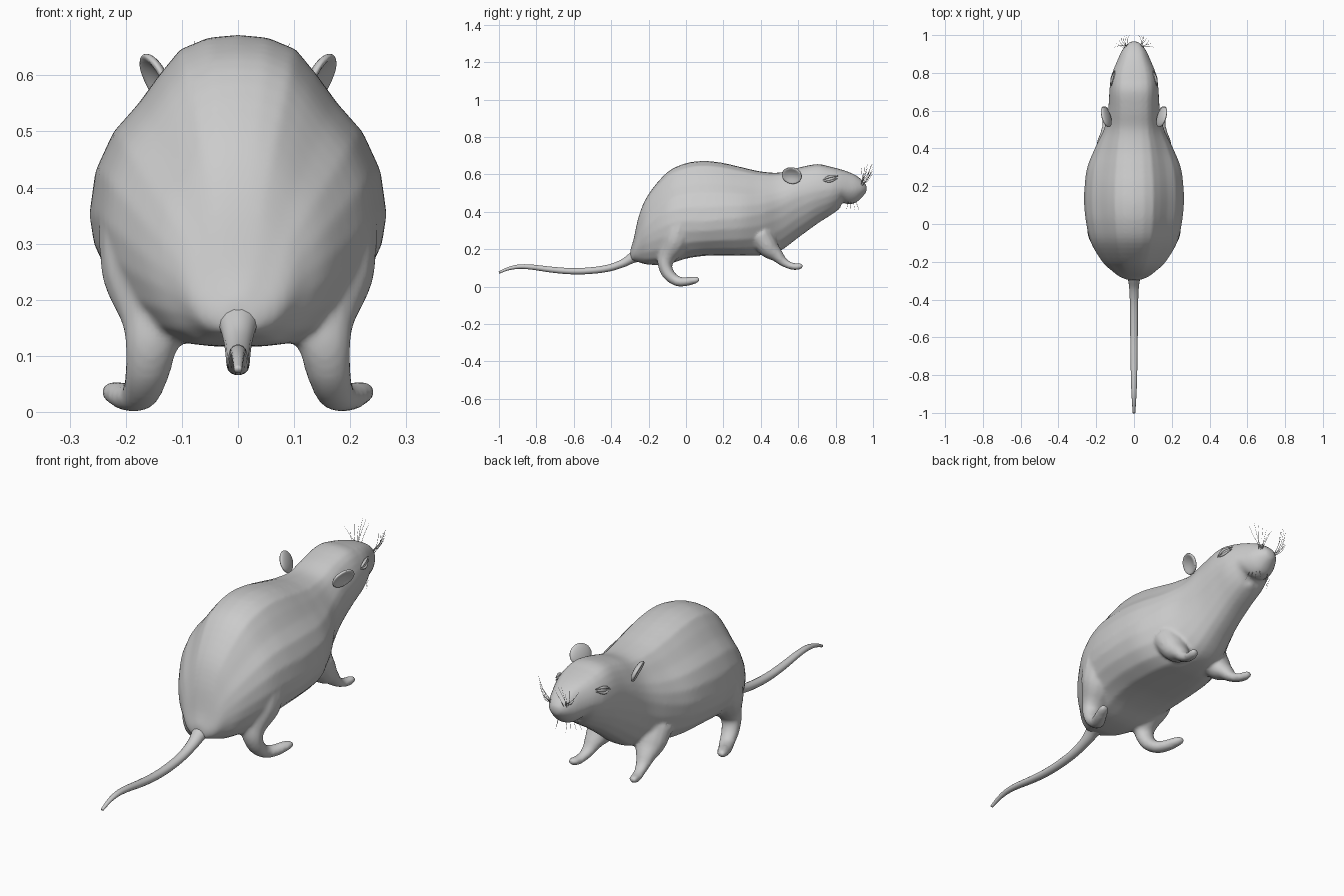
import bpy, math, random
from mathutils import Vector

if "Cube" in bpy.data.objects:
    bpy.data.objects.remove(bpy.data.objects["Cube"])

random.seed(3)


def loft(name, rings):
    """Closed skin through equally sized rings, capped by fans."""
    n = len(rings[0])
    verts = [tuple(p) for r in rings for p in r]
    faces = []
    for i in range(len(rings) - 1):
        for j in range(n):
            k = (j + 1) % n
            faces.append((i * n + j, i * n + k, (i + 1) * n + k, (i + 1) * n + j))
    for i, flip in ((0, True), (len(rings) - 1, False)):
        c = len(verts)
        verts.append(tuple(sum((Vector(p) for p in rings[i]), Vector()) / n))
        for j in range(n):
            f = (i * n + j, i * n + (j + 1) % n, c)
            faces.append(f[::-1] if flip else f)
    return add_mesh(name, verts, faces)


def add_mesh(name, verts, faces):
    me = bpy.data.meshes.new(name)
    me.from_pydata(verts, [], faces)
    ob = bpy.data.objects.new(name, me)
    bpy.context.collection.objects.link(ob)
    bpy.ops.object.select_all(action='DESELECT')
    ob.select_set(True)
    bpy.context.view_layer.objects.active = ob
    bpy.ops.object.mode_set(mode='EDIT')
    bpy.ops.mesh.select_all(action='SELECT')
    bpy.ops.mesh.normals_make_consistent(inside=False)
    bpy.ops.object.mode_set(mode='OBJECT')
    bpy.ops.object.shade_smooth()
    return ob


def spline(rows, steps):
    """Catmull-Rom through rows of numbers."""
    out = []
    last = len(rows) - 1
    for i in range(last):
        a, b, c, d = (rows[max(0, min(last, i + o))] for o in (-1, 0, 1, 2))
        for s in range(steps):
            t = s / steps
            out.append([0.5 * (2 * q + (r - p) * t + (2 * p - 5 * q + 4 * r - e) * t * t
                               + (3 * q - p - 3 * r + e) * t ** 3)
                        for p, q, r, e in zip(a, b, c, d)])
    return out + [list(rows[-1])]


def tube(name, rows, side=1, steps=5, n=14, wide=1.0):
    """Round tapered limb along rows of (x, y, z, radius)."""
    rows = spline(rows, steps)
    rings = []
    for i, (x, y, z, r) in enumerate(rows):
        p, q = rows[max(0, i - 1)], rows[min(len(rows) - 1, i + 1)]
        t = (Vector(q[:3]) - Vector(p[:3])).normalized()
        u = Vector((1, 0, 0))
        u = (u - t * u.dot(t)).normalized()
        v = t.cross(u)
        r = max(r, 0.0005)
        ring = [Vector((x, y, z)) + u * (r * wide * math.cos(a)) + v * (r * math.sin(a))
                for a in (2 * math.pi * k / n for k in range(n))]
        rings.append([(side * w.x, w.y, w.z) for w in ring])
    return loft(name, rings)


def ball(name, loc, scale, rot=(0, 0, 0)):
    bpy.ops.mesh.primitive_uv_sphere_add(segments=28, ring_count=16, radius=1, location=loc, rotation=rot)
    ob = bpy.context.object
    ob.name = name
    ob.scale = scale
    bpy.ops.object.shade_smooth()
    return ob


# Half cross-sections from spine to belly: trunk and head
TRUNK = [(0, 1), (.2, .985), (.39, .92), (.53, .78), (.67, .62), (.84, .46), (.96, .24), (1, 0),
         (.97, -.28), (.87, -.58), (.70, -.82), (.46, -.97), (.2, -1), (0, -1)]
HEAD = [(0, 1), (.3, .985), (.55, .92), (.72, .78), (.84, .6), (.93, .4), (.98, .2), (1, 0),
        (.95, -.25), (.83, -.5), (.65, -.73), (.43, -.91), (.2, -.99), (0, -1)]

# Stations: y, top, bottom, half width, height of widest point, head blend
STATIONS = [
    (-.297, .20, .145, .030, .17, 0), (-.28, .255, .138, .075, .19, 0),
    (-.25, .385, .130, .115, .24, 0), (-.20, .495, .118, .168, .28, 0),
    (-.10, .612, .120, .228, .33, 0), (0, .660, .150, .253, .35, 0),
    (.10, .672, .165, .264, .35, 0), (.20, .661, .167, .262, .36, 0),
    (.30, .638, .167, .248, .37, 0), (.40, .616, .168, .208, .39, .2),
    (.50, .610, .190, .160, .43, .5), (.60, .636, .262, .138, .48, .8),
    (.70, .655, .335, .131, .51, 1), (.77, .642, .380, .124, .52, 1),
    (.81, .632, .410, .112, .525, 1), (.835, .625, .448, .102, .525, 1),
    (.87, .613, .440, .087, .52, 1), (.91, .594, .450, .069, .52, 1),
    (.945, .566, .482, .046, .525, 1), (.966, .540, .508, .020, .524, 1)]
rings = []
for y, top, bot, w, mid, k in spline(STATIONS, 4):
    half = []
    for a, b in zip(TRUNK, HEAD):
        px, pz = a[0] + (b[0] - a[0]) * k, a[1] + (b[1] - a[1]) * k
        half.append((w * px, y, mid + pz * ((top - mid) if pz > 0 else (mid - bot))))
    rings.append(half + [(-x, yy, z) for x, yy, z in half[-2:0:-1]])
parts = [loft("body", rings)]

# Lower jaw, legs and feet, fused into the body skin
parts.append(ball("jaw", (0, .765, .413), (.055, .066, .024), (.3, 0, 0)))
for s in (1, -1):
    parts.append(tube("hind_leg", [
        (.140, -.03, .33, .09), (.145, -.06, .24, .082), (.148, -.100, .165, .053),
        (.155, -.112, .115, .039), (.163, -.092, .065, .033), (.175, -.05, .031, .028),
        (.195, -.01, .026, .025), (.213, .03, .032, .022), (.227, .06, .037, .016),
        (.231, .072, .038, .006)], s, wide=1.2))
    parts.append(tube("front_leg", [
        (.115, .40, .27, .07), (.125, .445, .205, .056), (.133, .485, .168, .037),
        (.138, .515, .137, .026), (.144, .55, .115, .020), (.151, .585, .107, .019),
        (.158, .612, .110, .016), (.161, .627, .112, .006)], s, wide=1.25))
bpy.ops.object.select_all(action='DESELECT')
for p in parts:
    p.select_set(True)
bpy.context.view_layer.objects.active = parts[0]
bpy.ops.object.join()
body = bpy.context.object
body.name = "body"
rm = body.modifiers.new("fuse", 'REMESH')
rm.mode = 'VOXEL'
rm.voxel_size = .0085
rm.use_smooth_shade = True
sm = body.modifiers.new("soften", 'SMOOTH')
sm.factor = .5
sm.iterations = 6

# Tail
tube("tail", [(0, -.24, .175, .045), (0, -.285, .155, .030), (0, -.34, .124, .022), (0, -.42, .098, .019),
              (0, -.52, .085, .018), (0, -.62, .083, .017), (0, -.72, .091, .016),
              (0, -.82, .104, .014), (0, -.89, .107, .012), (0, -.95, .096, .009),
              (0, -1.0, .075, .006)], wide=1.15)

for s in (1, -1):
    # Cupped ear
    ear = ball("ear", (s * .147, .566, .594), (.017, .056, .048), (0, s * .42, -s * .3))
    for v in ear.data.vertices:
        d = math.hypot(v.co.y, v.co.z)
        if v.co.x * s > 0 and d < .92:
            v.co.x -= s * 1.25 * (1 - (d / .92) ** 2)
    # Eye with upper and lower lids
    ball("eye", (s * .104, .772, .575), (.016, .030, .012), (.3, 0, s * .2))
    tube("upper_eyelid", [(.118, .732, .570, .002), (.117, .765, .587, .007),
                          (.102, .812, .591, .002)], s, n=8)
    tube("lower_eyelid", [(.120, .732, .567, .002), (.119, .770, .563, .006),
                          (.104, .810, .580, .002)], s, n=8)
    # Whiskers: upper and lower fans
    for i in range(7):
        t = i / 6
        a = Vector((.030 + .02 * random.random(), .925 + .02 * random.random(), .535 + .015 * t))
        b = Vector((.025 + .08 * t, 1.0 - .065 * t * t, .60 + .065 * random.random()))
        m = (a + b) / 2 + Vector((.008, .004, -.004))
        tube("whisker", [(*a, .0012), (*m, .0009), (*b, .0005)], s, steps=3, n=4)
    for i in range(4):
        a = Vector((.045 - .008 * i, .87 + .012 * i, .462))
        b = a + Vector((.018 - .004 * i, -.012 + .01 * i, -.05))
        tube("chin_whisker", [(*a, .0011), (*((a + b) / 2), .0009), (*b, .0005)], s, steps=2, n=4)
